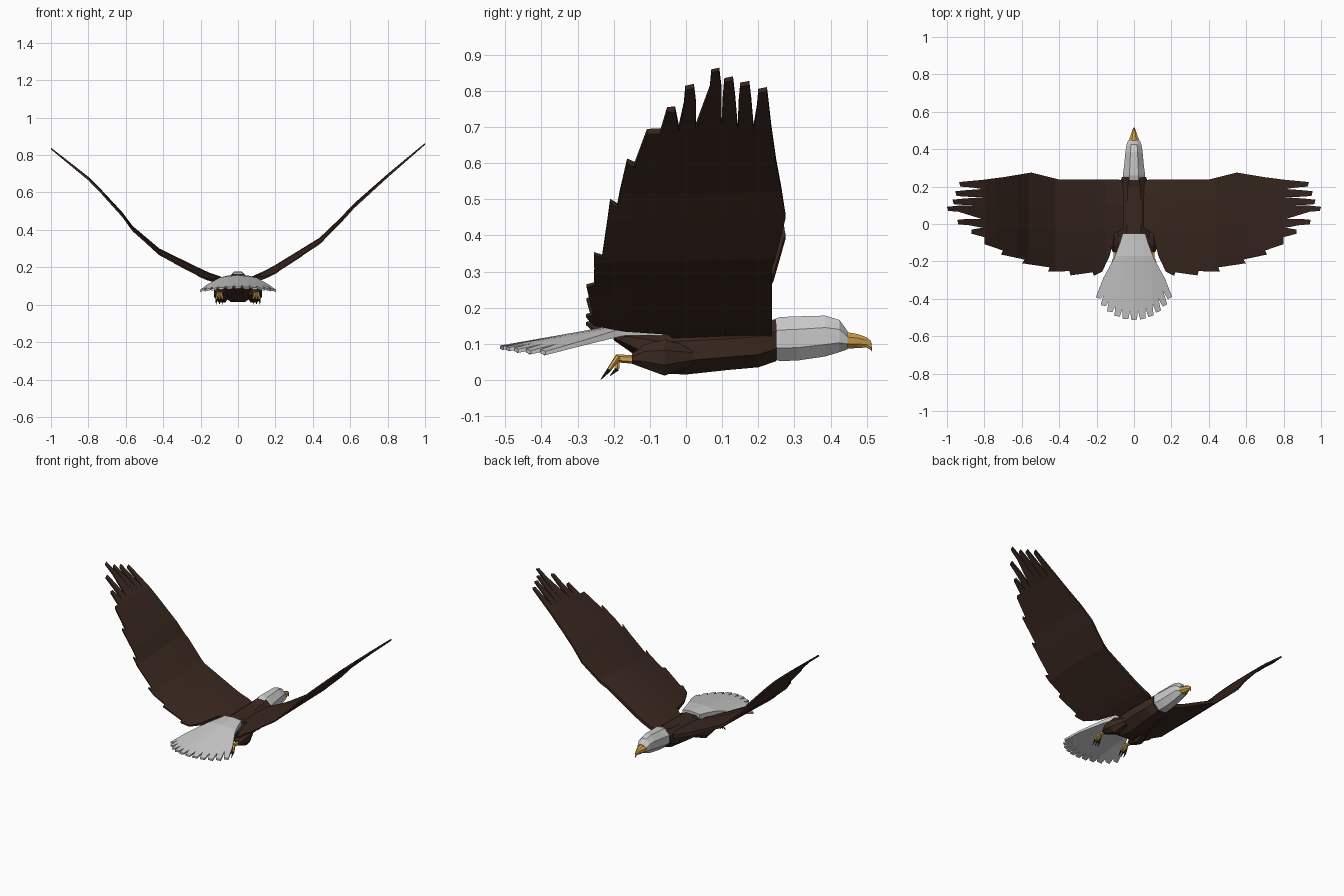
import bpy, bmesh, math
from mathutils import Vector

if "Cube" in bpy.data.objects:
    bpy.data.objects.remove(bpy.data.objects["Cube"])


def material(name, rgb):
    m = bpy.data.materials.new(name)
    m.diffuse_color = (*rgb, 1)
    m.use_nodes = True
    m.node_tree.nodes["Principled BSDF"].inputs["Base Color"].default_value = m.diffuse_color
    return m


BROWN = material("brown_feather", (0.042, 0.021, 0.014))
YELLOW = material("yellow_horn", (0.62, 0.36, 0.07))
BLACK = material("black_claw", (0.012, 0.011, 0.011))


def finish(bm, name, mat=None):
    bmesh.ops.recalc_face_normals(bm, faces=bm.faces[:])
    me = bpy.data.meshes.new(name)
    bm.to_mesh(me)
    bm.free()
    ob = bpy.data.objects.new(name, me)
    bpy.context.collection.objects.link(ob)
    if mat:
        me.materials.append(mat)
    return ob


def loft(name, sections, mat=None, n=8, x0=0.0):
    """Skin cross-sections (y, z bottom, z top, half width[, x shift])."""
    bm = bmesh.new()
    rings = []
    k = 1 / math.cos(math.pi / n)
    for y, zb, zt, hw, *sx in sections:
        cx = x0 + (sx[0] if sx else 0)
        ring = []
        for i in range(n):
            a = 2 * math.pi * (i + 0.5) / n
            ring.append(bm.verts.new((cx + hw * k * math.cos(a), y,
                                      (zb + zt) / 2 + (zt - zb) / 2 * k * math.sin(a))))
        rings.append(ring)
    for a, b in zip(rings, rings[1:]):
        for i in range(n):
            j = (i + 1) % n
            bm.faces.new((a[i], a[j], b[j], b[i]))
    bm.faces.new(rings[0])
    bm.faces.new(rings[-1][::-1])
    return finish(bm, name, mat)


def spike(name, p, q, r1, r2, mat, n=6):
    """Tapered tube from p to q."""
    p, q = Vector(p), Vector(q)
    bm = bmesh.new()
    bmesh.ops.create_cone(bm, cap_ends=True, segments=n, radius1=r1, radius2=r2,
                          depth=(q - p).length)
    bmesh.ops.rotate(bm, verts=bm.verts[:],
                     matrix=Vector((0, 0, 1)).rotation_difference(q - p).to_matrix())
    bmesh.ops.translate(bm, verts=bm.verts[:], vec=(p + q) / 2)
    return finish(bm, name, mat)


def sheet(name, outline, xcuts, ycuts, height, half, mat=None, side=1):
    """Cut a flat feather outline into a grid, thicken it and bend it."""
    bm = bmesh.new()
    bm.faces.new([bm.verts.new((x, y, 0)) for x, y in outline])
    cuts = [((c, 0, 0), (1, 0, 0)) for c in xcuts] + [((0, c, 0), (0, 1, 0)) for c in ycuts]
    for co, no in cuts:
        bmesh.ops.bisect_plane(bm, geom=bm.verts[:] + bm.edges[:] + bm.faces[:],
                               dist=1e-5, plane_co=co, plane_no=no)
    low = bm.verts[:]
    ext = bmesh.ops.extrude_face_region(bm, geom=bm.faces[:], use_keep_orig=True)
    top = {g for g in ext["geom"] if isinstance(g, bmesh.types.BMVert)}
    for v in low + list(top):
        x, y = v.co.x, v.co.y
        h = half(x, y)
        v.co = (side * x, y, height(x, y) + (h if v in top else -h))
    return finish(bm, name, mat)


def interp(table, x):
    for (x0, z0), (x1, z1) in zip(table, table[1:]):
        if x <= x1:
            break
    return z0 + (z1 - z0) * (x - x0) / (x1 - x0)


# Body, head and hooked beak
loft("body", [(-0.2, 0.11, 0.13, 0.04), (-0.15, 0.075, 0.137, 0.075),
              (-0.07, 0.018, 0.142, 0.09), (0.0, 0.015, 0.146, 0.092),
              (0.12, 0.028, 0.15, 0.09), (0.2, 0.035, 0.155, 0.08),
              (0.25, 0.052, 0.168, 0.065)], BROWN)
loft("head", [(0.235, 0.062, 0.165, 0.058), (0.26, 0.052, 0.174, 0.06),
              (0.31, 0.054, 0.176, 0.053), (0.385, 0.065, 0.178, 0.046),
              (0.425, 0.077, 0.166, 0.04), (0.447, 0.085, 0.135, 0.031)])
loft("beak", [(0.44, 0.087, 0.133, 0.03), (0.475, 0.088, 0.127, 0.018),
              (0.5, 0.09, 0.118, 0.009), (0.512, 0.082, 0.108, 0.005),
              (0.515, 0.076, 0.084, 0.002)], YELLOW)

# Wings: leading edge, finger feathers, stepped trailing edge
lead = [(0.05, 0.225), (0.08, 0.238), (0.4, 0.238), (0.55, 0.275), (0.7, 0.25), (0.81, 0.236)]
fingers = [(0.935, 0.224, 0.2, 0.187), (0.955, 0.175, 0.15, 0.143), (0.97, 0.13, 0.106, 0.098),
           (1.0, 0.092, 0.07, 0.026), (0.945, 0.022, -0.002, -0.02)]
trail = [(0.87, -0.03), (0.87, -0.052), (0.80, -0.07), (0.80, -0.108), (0.70, -0.142),
         (0.712, -0.163), (0.585, -0.19), (0.598, -0.21), (0.45, -0.232), (0.46, -0.255),
         (0.345, -0.252), (0.34, -0.275), (0.22, -0.258), (0.215, -0.277), (0.17, -0.255),
         (0.13, -0.17), (0.1, -0.05), (0.05, -0.02)]
outline = lead[:]
for tip, y1, y2, gap in fingers:
    bend = tip - 0.06
    outline += [(bend, y1 + 0.006), (tip, y1), (tip - 0.006, y2), (bend, y2 - 0.004), (0.81, gap)]
outline += trail
rises = {"right": [(0.05, 0.125), (0.14, 0.165), (0.2, 0.198), (0.436, 0.345), (0.55, 0.455),
                   (0.62, 0.53), (0.8, 0.69), (1.0, 0.86)],
         "left": [(0.05, 0.12), (0.15, 0.155), (0.2, 0.178), (0.42, 0.287), (0.564, 0.41),
                  (0.62, 0.485), (0.74, 0.615), (0.8, 0.675), (1.0, 0.835)]}
for label, side in (("right", 1), ("left", -1)):
    rise = rises[label]
    sheet(label + "_wing", outline, [p[0] for p in rise[1:-1]] + [0.32],
          [-0.15, -0.03, 0.1, 0.19],
          lambda x, y: interp(rise, x) - 0.025 * (1 - x) * ((0.15 - y) / 0.35) ** 2,
          lambda x, y: 0.004 + 0.013 * max(0, 1 - x) ** 0.6
          * max(0, 1 - ((y - 0.06) / 0.3) ** 2), BROWN, side)

# Tail: fan of square-tipped feathers
N = 11
fan = [(0.06, -0.05), (0.075, -0.1), (0.105, -0.18), (0.165, -0.29)]
half_fan = math.radians(28.5)
step = 2 * half_fan / N
for i in range(N):
    mid = half_fan - (i + 0.5) * step
    tip = 0.517 - 0.088 * (mid / half_fan) ** 2
    for a, r in ((mid + 0.34 * step, tip - 0.006), (mid - 0.3 * step, tip - 0.002),
                 (mid - 0.5 * step, tip - 0.055)):
        if i < N - 1 or r > tip - 0.05:
            fan.append((r * math.sin(a), -r * math.cos(a)))
fan += [(-x, y) for x, y in reversed(fan[:4])]
sheet("tail", fan, [-0.1, -0.05, 0, 0.05, 0.1], [-0.17, -0.29],
      lambda x, y: 0.142 - 0.15 * max(0, -y - 0.17) - 0.85 * x * x,
      lambda x, y: 0.005 + 0.035 * max(0, 0.45 + y) * (1 - 4 * abs(x)))

# Legs: feathered thigh, shank, toes and claws on both sides
for label, s in (("right", 1), ("left", -1)):
    loft(label + "_thigh", [(0.02, 0.04, 0.09, 0.02, 0), (-0.06, 0.012, 0.112, 0.042, s * 0.012),
                            (-0.115, 0.032, 0.098, 0.034, s * 0.02),
                            (-0.15, 0.045, 0.072, 0.016, s * 0.024)], BROWN, x0=s * 0.074)
    x = s * 0.099
    spike(label + "_shank", (x, -0.135, 0.056), (x, -0.195, 0.06), 0.012, 0.011, YELLOW)
    for i, d in enumerate((-0.014, 0, 0.014)):
        knuckle = (x + d * 1.2, -0.213, 0.028)
        spike(f"{label}_toe_{i}", (x + d * 0.5, -0.188, 0.064), knuckle, 0.008, 0.006, YELLOW)
        spike(f"{label}_claw_{i}", knuckle, (x + d * 1.3, -0.236, 0.001), 0.006, 0.001, BLACK)
    spike(label + "_back_toe", (x, -0.19, 0.06), (x, -0.19, 0.03), 0.008, 0.006, YELLOW)
    spike(label + "_back_claw", (x, -0.19, 0.031), (x, -0.21, 0.012), 0.006, 0.001, BLACK)
